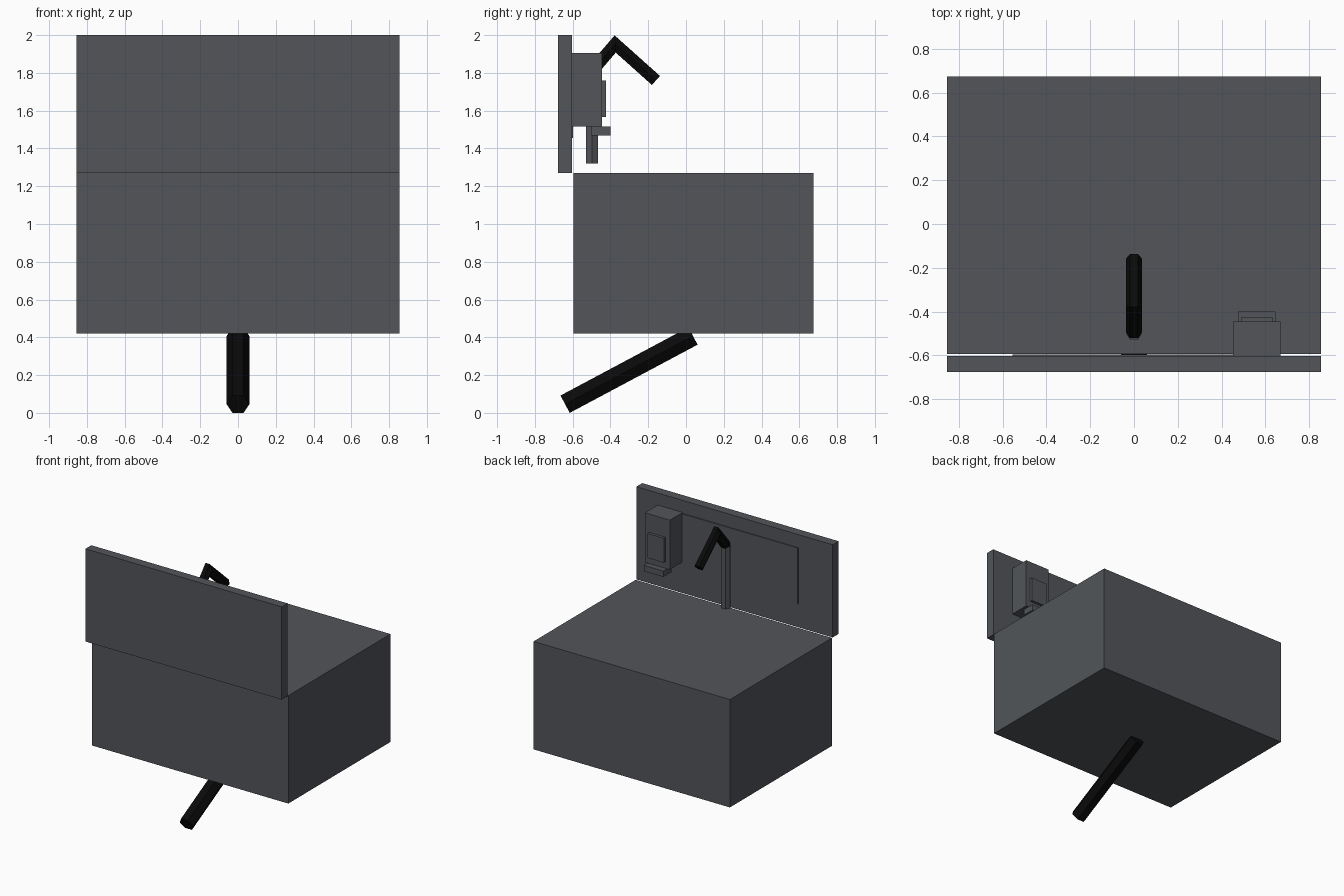
import bpy, math
from mathutils import Vector

if "Cube" in bpy.data.objects:
    bpy.data.objects.remove(bpy.data.objects["Cube"])


def material(name, rgb):
    m = bpy.data.materials.new(name)
    m.diffuse_color = (*rgb, 1)
    m.use_nodes = True
    m.node_tree.nodes["Principled BSDF"].inputs["Base Color"].default_value = m.diffuse_color
    return m


GREY = material("slate_grey", (0.085, 0.091, 0.101))
BLACK = material("black", (0.003, 0.003, 0.003))


def add_mesh(name, verts, faces, mat):
    me = bpy.data.meshes.new(name)
    me.from_pydata(verts, [], faces)
    me.materials.append(mat)
    ob = bpy.data.objects.new(name, me)
    bpy.context.collection.objects.link(ob)
    return ob


def box(name, x0, x1, y0, y1, z0, z1, mat=GREY):
    v = [(x, y, z) for x in (x0, x1) for y in (y0, y1) for z in (z0, z1)]
    f = [(0, 1, 3, 2), (4, 6, 7, 5), (0, 4, 5, 1), (2, 3, 7, 6), (0, 2, 6, 4), (1, 5, 7, 3)]
    return add_mesh(name, v, f, mat)


def pipe(name, path, r, mat, n=6):
    """Faceted tube along (y, z) points in the x = 0 plane, with mitred bends."""
    pts = [Vector((0, y, z)) for y, z in path]
    side = Vector((1, 0, 0))
    dirs = [(b - a).normalized() for a, b in zip(pts, pts[1:])]
    verts, faces = [], []
    for i, p in enumerate(pts):
        a, b = dirs[max(i - 1, 0)], dirs[min(i, len(dirs) - 1)]
        t = (a + b).normalized()
        up = side.cross(t) / t.dot(a)
        for k in range(n):
            ang = 2 * math.pi * k / n
            verts.append(p + side * (r * math.cos(ang)) + up * (r * math.sin(ang)))
    for i in range(len(pts) - 1):
        for k in range(n):
            j = (k + 1) % n
            faces.append((i * n + k, i * n + j, (i + 1) * n + j, (i + 1) * n + k))
    faces.append(tuple(reversed(range(n))))
    faces.append(tuple(range((len(pts) - 1) * n, len(pts) * n)))
    return add_mesh(name, verts, faces, mat)


# Basin and wall panel
box("basin", -0.855, 0.855, -0.595, 0.675, 0.42, 1.27)
box("back_panel", -0.855, 0.855, -0.677, -0.604, 1.27, 2.0)
box("mirror_plate", -0.555, 0.555, -0.606, -0.597, 1.455, 1.897)

# Soap dispenser
box("dispenser_body", 0.452, 0.67, -0.606, -0.445, 1.515, 1.905)
box("dispenser_window", 0.49, 0.632, -0.447, -0.424, 1.567, 1.76)
box("dispenser_lever", 0.476, 0.646, -0.5, -0.399, 1.468, 1.515)

# Faucet and drain
pipe("faucet_post", [(-0.497, 1.32), (-0.497, 1.82)], 0.037, GREY)
pipe("faucet_spout", [(-0.497, 1.81), (-0.375, 1.953), (-0.159, 1.76)], 0.037, BLACK)
pipe("drain_pipe", [(-0.64, 0.046), (0.037, 0.407)], 0.06, BLACK)
